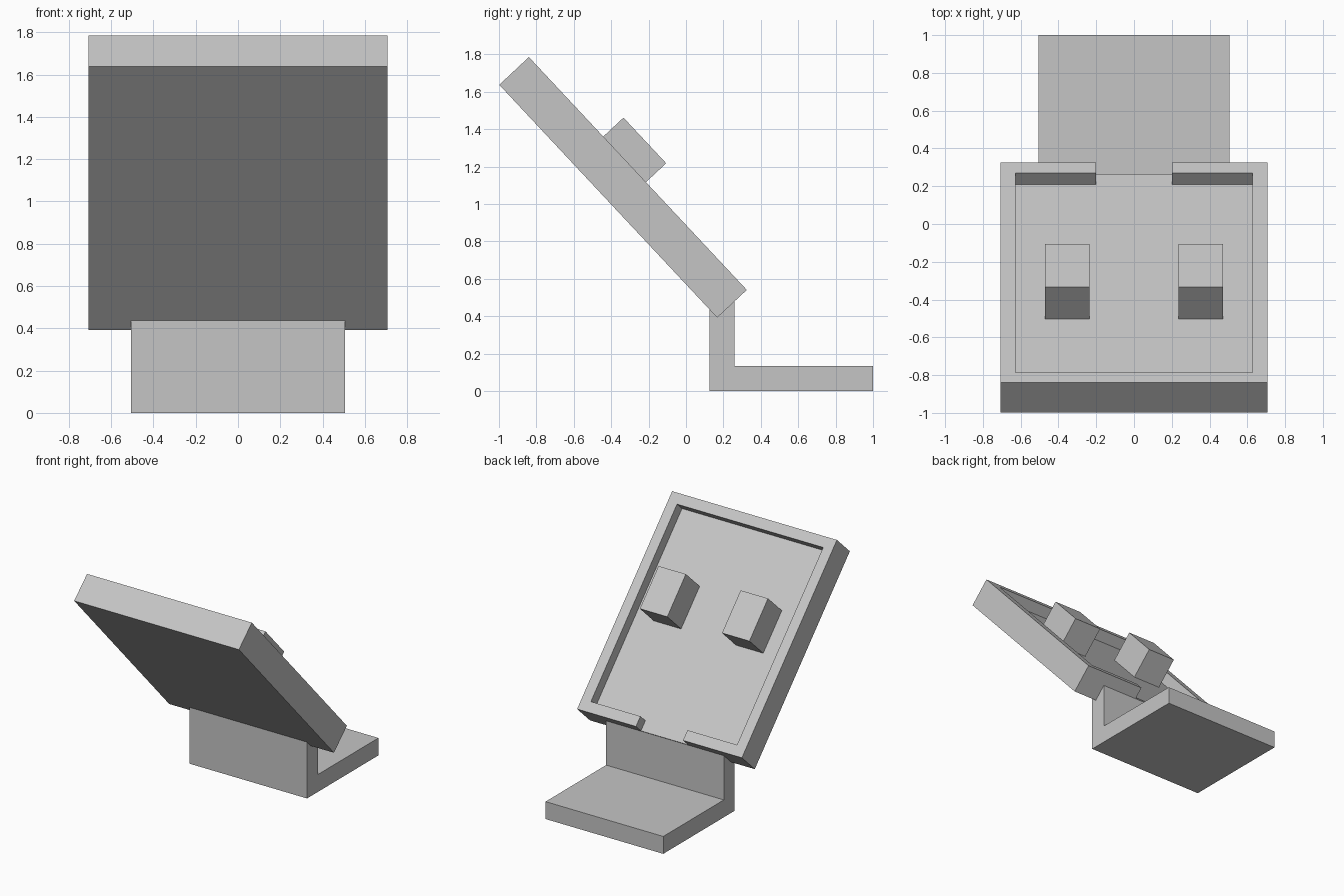
import bpy, bmesh, math
from mathutils import Matrix, Vector

if "Cube" in bpy.data.objects:
    bpy.data.objects.remove(bpy.data.objects["Cube"], do_unlink=True)

# One plain grey for the whole model
grey = bpy.data.materials.new("plain_grey")
grey.use_nodes = True
colour = (0.56, 0.56, 0.56, 1)
grey.diffuse_color = colour
grey.node_tree.nodes["Principled BSDF"].inputs["Base Color"].default_value = colour


def prism(name, outline, low, high, frame):
    """Extrude a flat outline from low to high along the frame's third axis."""
    bm = bmesh.new()
    face = bm.faces.new([bm.verts.new((a, b, low)) for a, b in outline])
    lifted = bmesh.ops.extrude_face_region(bm, geom=[face])
    moved = [v for v in lifted["geom"] if isinstance(v, bmesh.types.BMVert)]
    bmesh.ops.translate(bm, verts=moved, vec=(0, 0, high - low))
    bmesh.ops.recalc_face_normals(bm, faces=bm.faces)
    mesh = bpy.data.meshes.new(name)
    bm.to_mesh(mesh)
    bm.free()
    mesh.materials.append(grey)
    obj = bpy.data.objects.new(name, mesh)
    obj.matrix_world = frame
    bpy.context.collection.objects.link(obj)
    return obj


def rect(x0, x1, y0, y1):
    return [(x0, y0), (x1, y0), (x1, y1), (x0, y1)]


# Tilted frame: x across, y down the slope, z out of the open side
tilt = Matrix.Translation((0, -0.84, 1.786)) @ Matrix.Rotation(math.radians(-46.9), 4, "X")
half, length, thick = 0.707, 1.705, 0.217
rim, depth, gap = 0.08, 0.084, 0.202

# Tray panel with a shallow recess that opens through the lower rim
panel = prism("tray_panel", rect(-half, half, 0, length), -thick, 0, tilt)
inner, end = half - rim, length - rim
recess = [(-inner, rim), (inner, rim), (inner, end), (gap, end), (gap, length + 0.1),
          (-gap, length + 0.1), (-gap, end), (-inner, end)]
cutter = prism("recess_cutter", recess, -depth, 0.1, tilt)
cutter.hide_render = True
cut = panel.modifiers.new("recess", "BOOLEAN")
cut.operation = "DIFFERENCE"
cut.solver = "EXACT"
cut.object = cutter
bpy.context.view_layer.objects.active = panel
bpy.ops.object.modifier_apply(modifier=cut.name)
bpy.data.objects.remove(cutter, do_unlink=True)

# Pair of blocks standing on the recess floor
for side, name in ((1, "left_block"), (-1, "right_block")):
    x0, x1 = sorted((side * 0.235, side * 0.47))
    prism(name, rect(x0, x1, 0.582, 0.916), -depth - 0.01, 0.148, tilt)

# L-shaped stand, its side profile extruded across x
sideways = Matrix(((0, 0, 1, 0), (1, 0, 0, 0), (0, 1, 0, 0), (0, 0, 0, 1)))
profile = [(0.125, 0), (1, 0), (1, 0.135), (0.258, 0.135), (0.258, 0.479), (0.125, 0.442)]
prism("stand", profile, -0.505, 0.505, sideways)
